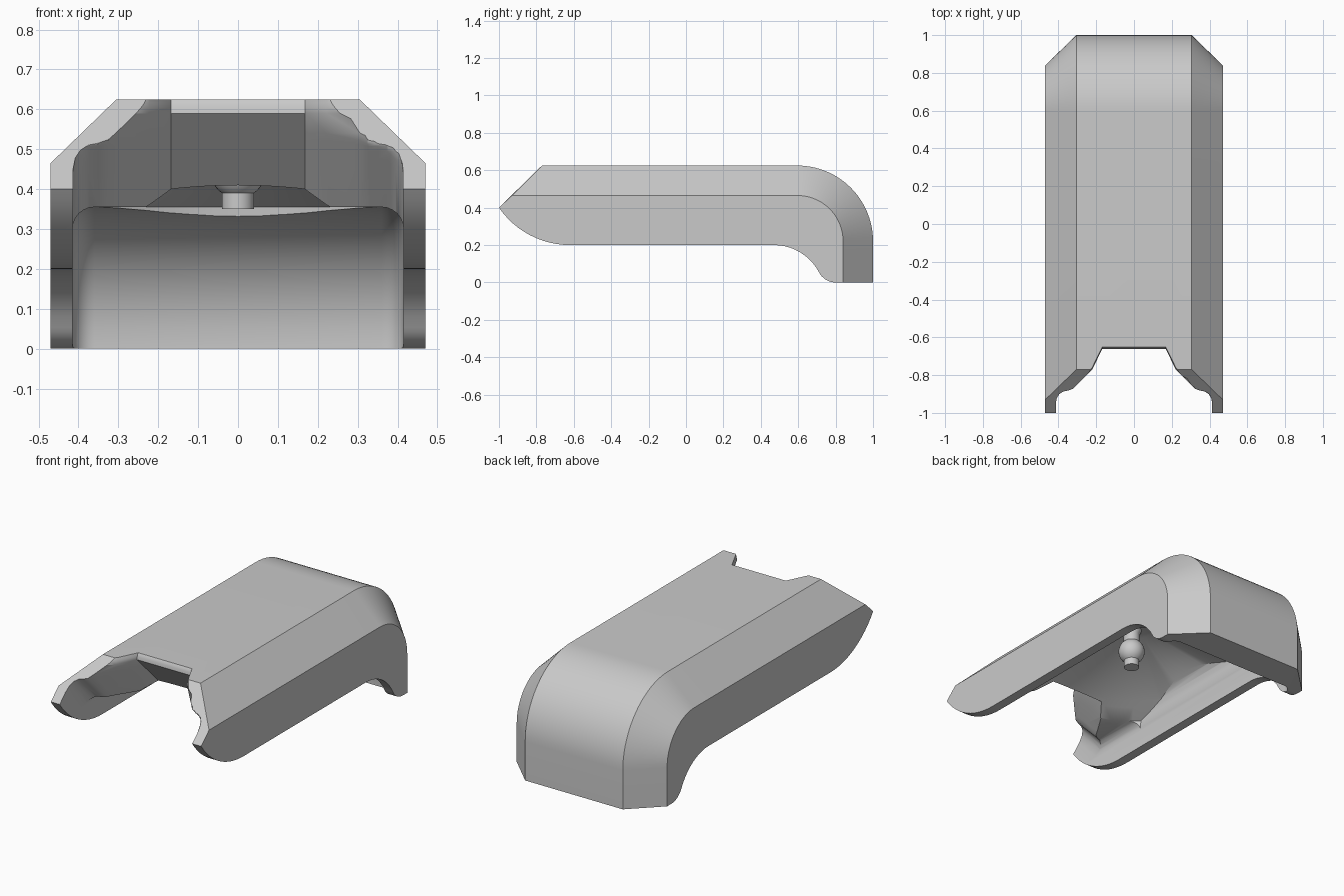
import bpy, bmesh
from math import sin, cos, radians, pi

cube = bpy.data.objects.get("Cube")
if cube:
    bpy.data.objects.remove(cube)

grey = bpy.data.materials.new("plain grey")
grey.use_nodes = True
tone = (0.59, 0.59, 0.59, 1)
grey.diffuse_color = tone
grey.node_tree.nodes["Principled BSDF"].inputs["Base Color"].default_value = tone


def arc(cy, cz, r, start, end, n=14):
    """Points on a circle, angles in degrees."""
    angles = [radians(start + (end - start) * i / n) for i in range(n + 1)]
    return [(cy + r * cos(a), cz + r * sin(a)) for a in angles]


def mirrored(points):
    """Close a half outline across x = 0."""
    return points + [(-x, v) for x, v in reversed(points)]


def loft(name, rings):
    """Closed solid through rings with equal point counts."""
    bm = bmesh.new()
    rows = [[bm.verts.new(p) for p in ring] for ring in rings]
    for a, b in zip(rows, rows[1:]):
        for i in range(len(a)):
            j = (i + 1) % len(a)
            bm.faces.new((a[i], a[j], b[j], b[i]))
    bm.faces.new(rows[0])
    bm.faces.new(rows[-1])
    return finish(name, bm)


def lathe(name, profile, steps=64):
    """Solid of revolution about z from (radius, height) points."""
    bm = bmesh.new()
    verts = [bm.verts.new((r, 0, z)) for r, z in profile]
    edges = [bm.edges.new(pair) for pair in zip(verts, verts[1:])]
    bmesh.ops.spin(bm, geom=verts + edges, cent=(0, 0, 0), axis=(0, 0, 1),
                   angle=2 * pi, steps=steps)
    bmesh.ops.remove_doubles(bm, verts=bm.verts, dist=0.0001)
    return finish(name, bm)


def finish(name, bm):
    bmesh.ops.recalc_face_normals(bm, faces=bm.faces)
    mesh = bpy.data.meshes.new(name)
    bm.to_mesh(mesh)
    bm.free()
    mesh.materials.append(grey)
    obj = bpy.data.objects.new(name, mesh)
    bpy.context.collection.objects.link(obj)
    return obj


def activate(obj):
    bpy.ops.object.select_all(action='DESELECT')
    obj.select_set(True)
    bpy.context.view_layer.objects.active = obj


def combine(obj, tool, operation):
    tool.hide_render = True
    mod = obj.modifiers.new("cut", 'BOOLEAN')
    mod.operation, mod.object, mod.solver = operation, tool, 'EXACT'
    activate(obj)
    bpy.ops.object.modifier_apply(modifier=mod.name)
    bpy.data.objects.remove(tool)


# Outer hood: side profile lofted across the width, smaller at the chamfered sides
def hood_ring(x, inset):
    front = (-0.77 - inset, 0.625 - inset)
    pts = [(-1, 0.4), front] + arc(0.595, 0.22, 0.405 - inset, 90, 0, 20) + [(1 - inset, 0)]
    pts += arc(0.8, 0.1, 0.1, 270, 207.5, 8) + arc(0.47, -0.072, 0.272, 27.5, 90, 10)[1:]
    pts += arc(-0.62, 0.661, 0.461, 270, 214.5, 12)[:-1]
    return [(x, y, z) for y, z in pts]


hood = loft("hood", [hood_ring(x, i) for x, i in
                     ((-0.47, 0.16), (-0.305, 0), (0.305, 0), (0.47, 0.16))])


# Underside hollow with rounded inner corners
def hollow_ring(x, inset):
    pts = [(-1.3, -0.3), (-1.3, 0.355 - inset)]
    pts += arc(0.48, 0.015, 0.34 - inset, 90, 0) + [(0.82 - inset, -0.3)]
    return [(x, y, z) for y, z in pts]


round_r = 0.055
steps = [radians(a) for a in range(0, 91, 15)]
half = [(0.36 + round_r * sin(a), round_r * (1 - cos(a))) for a in steps]
slices = [(-x, i) for x, i in reversed(half)] + half
combine(hood, loft("hollow", [hollow_ring(x, i) for x, i in slices]), 'DIFFERENCE')

# Conical recess in the ceiling, rounded off where it meets the side walls
recess = lathe("recess", [(0, 0.575), (0.1, 0.575), (0.475, 0.413), (0.52, 0.391),
                          (0.6, 0.355), (0.61, 0.25), (0, 0.25)])
section = mirrored([(0.413, 0.2), (0.413, 0.375), (0.406, 0.41), (0.385, 0.44),
                    (0.35, 0.475), (0.22, 0.61)])
limit = loft("limit", [[(x, y, z) for x, z in section] for y in (-0.7, 0.7)])
combine(recess, limit, 'INTERSECT')
combine(hood, recess, 'DIFFERENCE')


# Front notch: stepped in plan, walls sloping back underneath, soft upper rim
def notch_ring(z, grow):
    rim = [(0.168, -0.662), (0.222, -0.772), (0.305, -0.855), (0.325, -0.873),
           (0.35, -0.882), (0.375, -0.887), (0.395, -0.9), (0.408, -0.92), (0.414, -0.95)]
    right = []
    for x, y in rim:
        rim_z = min(0.59, 1.395 + y)
        right.append((x, y + grow + max(0, rim_z - z)))
    right.append((0.414, -1.3))
    return [(x, y, z) for x, y in mirrored(right)]


levels = [(z, 0) for z in (0.22, 0.445, 0.475, 0.495, 0.508, 0.513, 0.522, 0.54, 0.59)]
levels += [(0.605, 0.002), (0.617, 0.006), (0.626, 0.012), (0.8, 0.012)]
combine(hood, loft("notch", [notch_ring(z, g) for z, g in levels]), 'DIFFERENCE')

# Ball stud hanging from the recess
ball = arc(0, 0.447, 0.07, -55, 52, 12)
stud = lathe("ball_stud", [(0, 0.35), (0.04, 0.35)] + ball
             + [(0.043, 0.55), (0.06, 0.59), (0, 0.59)], 32)
stud.location.y = -0.02

for part in (hood, stud):
    activate(part)
    bpy.ops.object.shade_smooth_by_angle(angle=radians(28))
